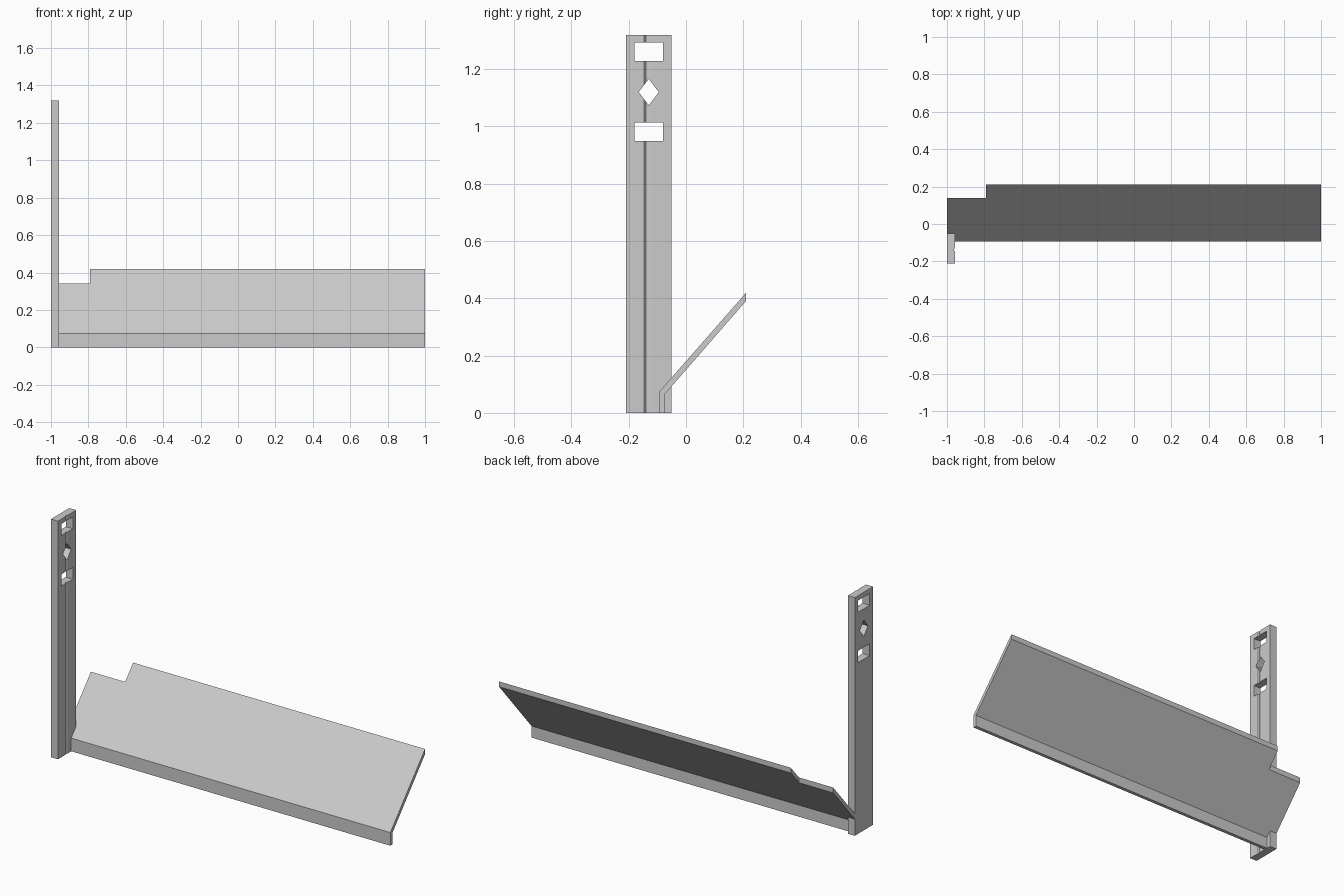
import bpy, bmesh

if "Cube" in bpy.data.objects:
    bpy.data.objects.remove(bpy.data.objects["Cube"])

grey = bpy.data.materials.new("plain_grey")
grey.diffuse_color = (0.6, 0.6, 0.6, 1)
grey.use_nodes = True
grey.node_tree.nodes["Principled BSDF"].inputs["Base Color"].default_value = grey.diffuse_color

FACE = -0.957          # inner face of the post
BACK = -0.05           # rear face of the post


def finish(name, bm):
    """Turn a bmesh into a grey object."""
    bmesh.ops.recalc_face_normals(bm, faces=bm.faces[:])
    mesh = bpy.data.meshes.new(name)
    bm.to_mesh(mesh)
    bm.free()
    mesh.materials.append(grey)
    obj = bpy.data.objects.new(name, mesh)
    bpy.context.scene.collection.objects.link(obj)
    return obj


def walls(bm, loop_a, loop_b):
    """Join two matching closed loops of vertices with quads."""
    n = len(loop_a)
    for i in range(n):
        j = (i + 1) % n
        bm.faces.new((loop_a[i], loop_a[j], loop_b[j], loop_b[i]))


def rect(y0, z0, y1, z1):
    return [(y0, z0), (y1, z0), (y1, z1), (y0, z1)]


# Upright post: outline, two rectangular windows and a diamond
outlines = [rect(-0.21, 0, BACK, 1.32),
            rect(-0.18, 1.228, -0.08, 1.293),
            rect(-0.18, 0.949, -0.08, 1.014),
            [(-0.165, 1.12), (-0.13, 1.074), (-0.095, 1.12), (-0.13, 1.166)]]
bm = bmesh.new()
cap_edges = {-1: [], FACE: []}
for outline in outlines:
    loops = {x: [bm.verts.new((x, y, z)) for y, z in outline] for x in cap_edges}
    walls(bm, loops[-1], loops[FACE])
    for x, loop in loops.items():
        for i in range(len(loop)):
            cap_edges[x].append(bm.edges.get((loop[i - 1], loop[i])))
for edges in cap_edges.values():
    bmesh.ops.triangle_fill(bm, edges=edges, use_beauty=True)

# Shallow groove down the inner face of the post
G0, GM, G1, DEPTH = -0.146, -0.14, -0.122, 0.006
for y in (G0, GM, G1):
    bmesh.ops.bisect_plane(bm, geom=bm.verts[:] + bm.edges[:] + bm.faces[:],
                           plane_co=(0, y, 0), plane_no=(0, 1, 0), dist=1e-5)
for v in bm.verts:
    if v.co.x > -0.98 and G0 < v.co.y < G1:
        side = (v.co.y - G0) / (GM - G0) if v.co.y < GM else (G1 - v.co.y) / (G1 - GM)
        v.co.x = FACE - DEPTH * side
finish("post", bm)

# Bent sheet: front lip and sloping panel, notched at the corner and round the post
slope_plan = [(1, 0.21), (-0.79, 0.21), (-0.79, 0.14), (-1, 0.14), (-1, BACK), (FACE, BACK)]


def sheet_loop(bm, y0, z0, z1):
    """Border of one skin: lip foot, right bend, slope outline, left bend."""
    rise = (z1 - z0) / (0.21 - y0)
    pts = [(FACE, y0, 0), (1, y0, 0), (1, y0, z0)]
    pts += [(x, y, z0 + (y - y0) * rise) for x, y in slope_plan]
    pts.append((FACE, y0, z0))
    return [bm.verts.new(p) for p in pts]


bm = bmesh.new()
upper = sheet_loop(bm, -0.094, 0.073, 0.42)
lower = sheet_loop(bm, -0.075, 0.064, 0.391)
walls(bm, upper, lower)
for loop in (upper, lower):
    bm.faces.new((loop[0], loop[1], loop[2], loop[-1]))
    bm.faces.new(loop[2:])
finish("sloping_panel", bm)
